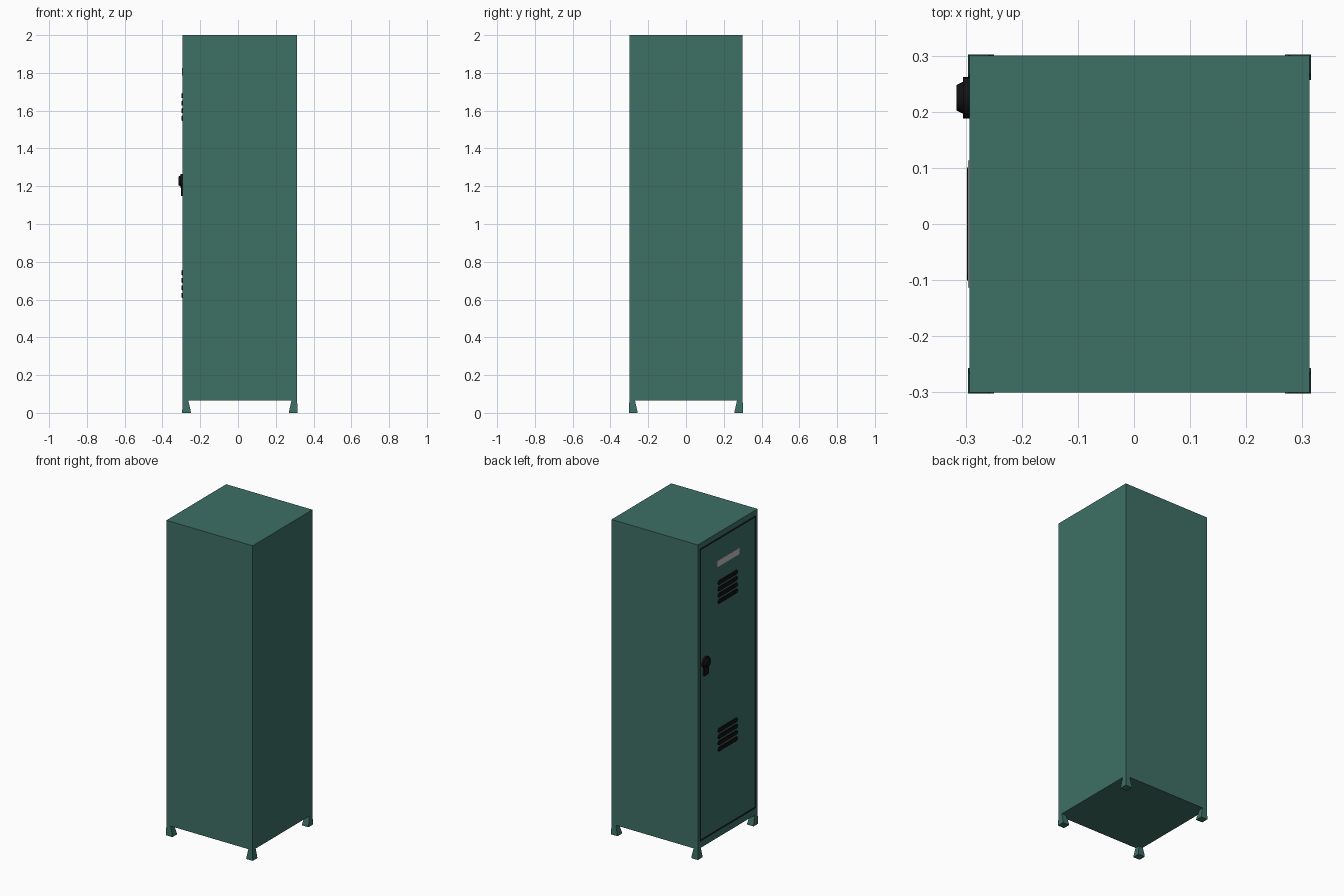
import bpy, bmesh, math

old = bpy.data.objects.get("Cube")
if old:
    bpy.data.objects.remove(old, do_unlink=True)


def material(name, rgb):
    m = bpy.data.materials.new(name)
    m.use_nodes = True
    color = (*rgb, 1)
    m.diffuse_color = color
    m.node_tree.nodes["Principled BSDF"].inputs["Base Color"].default_value = color
    return m


green = material("locker green", (0.047, 0.16, 0.13))
black = material("black", (0.006, 0.006, 0.007))
grey = material("label grey", (0.55, 0.53, 0.53))


def finish(name, bm, *mats):
    bmesh.ops.recalc_face_normals(bm, faces=bm.faces)
    me = bpy.data.meshes.new(name)
    bm.to_mesh(me)
    bm.free()
    for m in mats:
        me.materials.append(m)
    ob = bpy.data.objects.new(name, me)
    bpy.context.collection.objects.link(ob)
    return ob


def loft(name, rings, mat):
    """Skin a stack of equal-length point rings and cap both ends."""
    bm = bmesh.new()
    loops = [[bm.verts.new(p) for p in ring] for ring in rings]
    n = len(loops[0])
    for a, b in zip(loops, loops[1:]):
        for i in range(n):
            j = (i + 1) % n
            bm.faces.new((a[i], a[j], b[j], b[i]))
    bm.faces.new(loops[0])
    bm.faces.new(loops[-1])
    return finish(name, bm, mat)


CX, HX, HY = 0.01, 0.303, 0.30      # cabinet centre and half sizes
Z0, Z1 = 0.065, 2.0
DOOR = CX - HX                      # x of the door side

# Cabinet with a door outlined by a dark groove
bm = bmesh.new()
bmesh.ops.create_cube(bm, size=1)
for v in bm.verts:
    v.co = (CX + v.co.x * 2 * HX, v.co.y * 2 * HY, Z0 + (v.co.z + 0.5) * (Z1 - Z0))
bm.normal_update()
door = min(bm.faces, key=lambda f: f.calc_center_median().x)
bmesh.ops.inset_region(bm, faces=[door], thickness=0.028)
for v in door.verts:
    v.co.z = 1.964 if v.co.z > 1 else 0.108
for thickness, depth in ((0.0005, -0.012), (0.009, 0), (0.0005, 0.012)):
    ring = bmesh.ops.inset_region(bm, faces=[door], thickness=thickness, depth=depth)
    for f in ring["faces"]:
        f.material_index = 1
door.material_index = 0
finish("cabinet", bm, green, black)

# Flared feet at the four corners
for sx, side in ((-1, "right"), (1, "left")):
    for sy, end in ((-1, "front"), (1, "back")):
        def square(z, out, size):
            xs = [CX + sx * (HX + out), CX + sx * (HX + out - size)]
            ys = [sy * (HY + out), sy * (HY + out - size)]
            return [(xs[0], ys[0], z), (xs[1], ys[0], z), (xs[1], ys[1], z), (xs[0], ys[1], z)]
        loft(f"{end}_{side}_foot",
             [square(0, 0.0025, 0.046), square(0.01, 0.0025, 0.045), square(Z0, 0, 0.03)], green)


def plate(name, y, z, hy, hz, depth, mat, point=0, taper=0):
    """Plate on the door; ends may be pointed and the outer face narrowed."""
    def ring(x, t):
        a, b = hy - t, hz - t
        return [(x, y - a, z), (x, y - a + point, z - b), (x, y + a - point, z - b),
                (x, y + a, z), (x, y + a - point, z + b), (x, y - a + point, z + b)]
    return loft(name, [ring(DOOR + 0.001, 0), ring(DOOR - depth, taper)], mat)


# Name plate and two groups of vent louvers
plate("name_plate", 0, 1.805, 0.113, 0.02, 0.003, grey)
for group, top in (("upper", 1.68), ("lower", 0.742)):
    for i in range(4):
        plate(f"{group}_louver_{i + 1}", 0, top - i * 0.04, 0.103, 0.015, 0.005,
              black, point=0.012, taper=0.003)


# Latch: round base, tapered knob and a hanging tab
def circle(x, r, n=24):
    return [(x, 0.225 + r * math.cos(2 * math.pi * i / n),
             1.228 + r * math.sin(2 * math.pi * i / n)) for i in range(n)]


base = loft("latch_base", [circle(DOOR + 0.001, 0.037), circle(-0.305, 0.037)], black)
knob = loft("latch_knob", [circle(-0.304, 0.029), circle(-0.316, 0.023)], black)
plate("latch_tab", 0.225, 1.178, 0.023, 0.03, 0.01, black)
for ob in (base, knob):
    bpy.ops.object.select_all(action="DESELECT")
    ob.select_set(True)
    bpy.context.view_layer.objects.active = ob
    bpy.ops.object.shade_smooth_by_angle(angle=math.radians(35))
